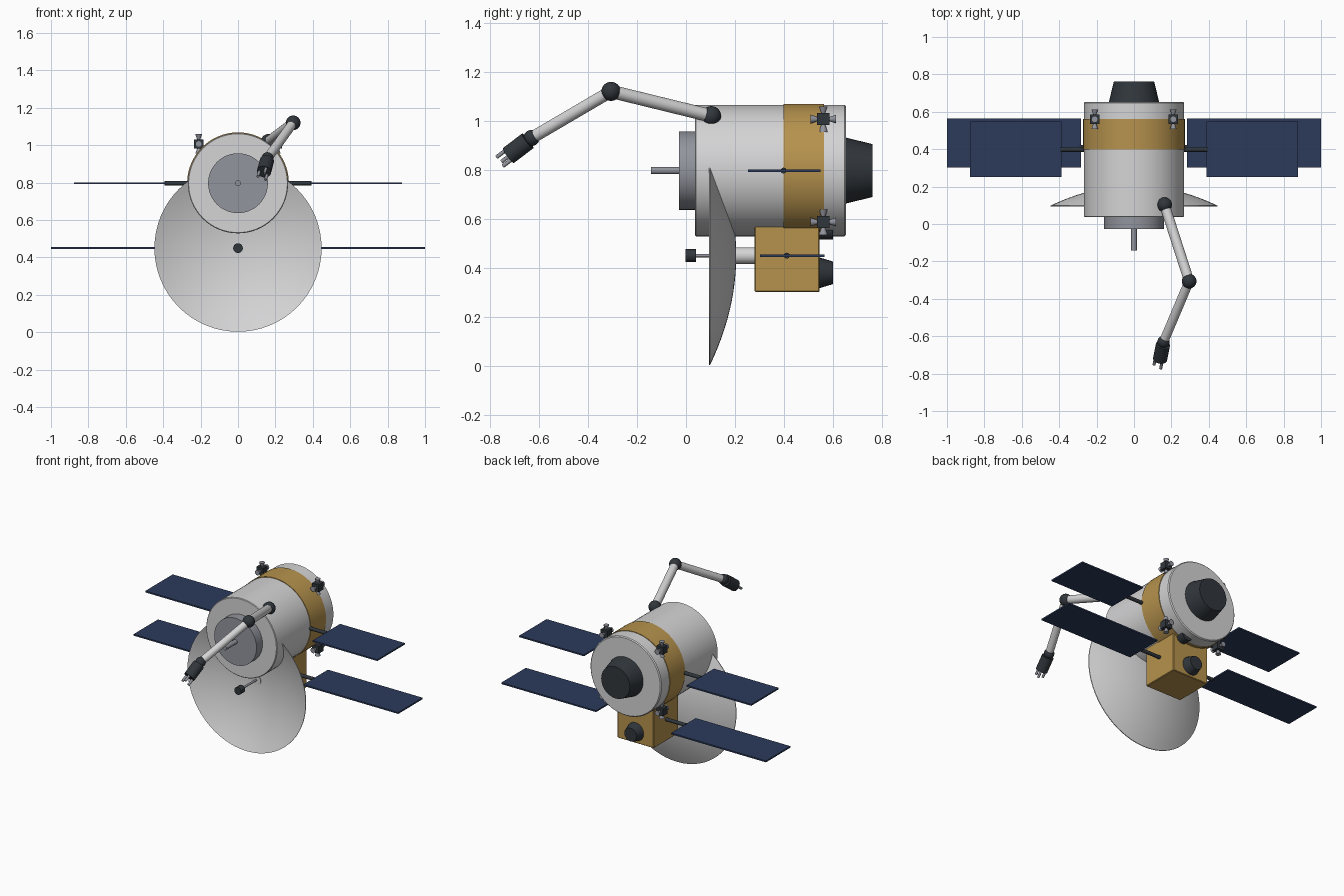
import bpy, bmesh, math
from mathutils import Vector

cube = bpy.data.objects.get("Cube")
if cube:
    bpy.data.objects.remove(cube, do_unlink=True)


def material(name, rgb):
    m = bpy.data.materials.new(name)
    m.use_nodes = True
    m.diffuse_color = (*rgb, 1)
    for n in m.node_tree.nodes:
        if n.type == 'BSDF_PRINCIPLED':
            n.inputs["Base Color"].default_value = (*rgb, 1)
    return m


WHITE = material("white hull", (0.66, 0.66, 0.67))
GOLD = material("gold foil", (0.47, 0.29, 0.075))
DARK = material("dark metal", (0.03, 0.037, 0.045))
GREY = material("grey metal", (0.29, 0.3, 0.34))
BLUE = material("solar blue", (0.025, 0.043, 0.105))


def finish(name, bm, mat, smooth=True):
    bmesh.ops.recalc_face_normals(bm, faces=bm.faces)
    me = bpy.data.meshes.new(name)
    bm.to_mesh(me)
    bm.free()
    me.materials.append(mat)
    ob = bpy.data.objects.new(name, me)
    bpy.context.scene.collection.objects.link(ob)
    if smooth:
        bpy.ops.object.select_all(action='DESELECT')
        ob.select_set(True)
        bpy.context.view_layer.objects.active = ob
        bpy.ops.object.shade_smooth_by_angle(angle=math.radians(35))
    return ob


def tube(name, a, b, r1, mat, r2=None, sides=24):
    """Cylinder or cone frustum from point a to point b."""
    a, b = Vector(a), Vector(b)
    bm = bmesh.new()
    bmesh.ops.create_cone(bm, cap_ends=True, segments=sides, radius1=r1,
                          radius2=r1 if r2 is None else r2, depth=(b - a).length)
    ob = finish(name, bm, mat)
    ob.location = (a + b) / 2
    ob.rotation_euler = (b - a).to_track_quat('Z', 'Y').to_euler()
    return ob


def box(name, lo, hi, mat, bevel=0):
    bm = bmesh.new()
    bmesh.ops.create_cube(bm, size=1)
    for v in bm.verts:
        v.co = [(l + h) / 2 + c * (h - l) for l, h, c in zip(lo, hi, v.co)]
    if bevel:
        bmesh.ops.bevel(bm, geom=bm.edges[:], offset=bevel, segments=1, affect='EDGES')
    return finish(name, bm, mat, smooth=False)


def ball(name, center, r, mat):
    bm = bmesh.new()
    bmesh.ops.create_uvsphere(bm, u_segments=24, v_segments=14, radius=r)
    ob = finish(name, bm, mat)
    ob.location = center


def lathe(name, profile, z, mat, steps=64):
    """Spin (radius, y) points about a y-parallel axis at height z."""
    bm = bmesh.new()
    verts = [bm.verts.new((r, y, z)) for r, y in profile]
    edges = [bm.edges.new(pair) for pair in zip(verts, verts[1:])]
    bmesh.ops.spin(bm, geom=verts + edges, cent=(0, 0, z), axis=(0, 1, 0),
                   angle=math.tau, steps=steps)
    bmesh.ops.remove_doubles(bm, verts=bm.verts, dist=0.0001)
    return finish(name, bm, mat)


# Main hull with its foil band, docking ring and engine
AXIS = 0.797
lathe("hull", [(0, 0.037), (0.264, 0.037), (0.268, 0.041),
               (0.268, 0.647), (0.262, 0.653), (0, 0.653)], AXIS, WHITE)
tube("foil_band", (0, 0.397, AXIS), (0, 0.562, AXIS), 0.272, GOLD, sides=64)
tube("docking_ring", (0, -0.028, AXIS), (0, 0.05, AXIS), 0.16, GREY, sides=48)
tube("docking_probe", (0, -0.143, AXIS), (0, -0.02, AXIS), 0.015, GREY)
tube("main_engine", (0, 0.645, AXIS), (0, 0.761, AXIS), 0.136, DARK, 0.108, 40)

# Antenna dish with feed
LOW = 0.45
RIM, DEPTH = 0.447, 0.107
bowl = [(RIM * i / 12, 0.2 - DEPTH * (i / 12) ** 2) for i in range(13)]
back = [(r, y + 0.005) for r, y in reversed(bowl)]
lathe("antenna_dish", bowl + back, LOW, WHITE)
tube("antenna_rod", (0, 0.03, LOW), (0, 0.21, LOW), 0.007, GREY, sides=12)
tube("antenna_feed", (0, -0.003, LOW), (0, 0.04, LOW), 0.026, DARK)
tube("antenna_mount", (0, 0.195, LOW), (0, 0.29, LOW), 0.034, WHITE)

# Equipment module under the hull
box("equipment_module", (-0.138, 0.28, 0.302), (0.138, 0.545, 0.574), GOLD, 0.004)
tube("module_engine", (0, 0.54, 0.38), (0, 0.6, 0.38), 0.064, DARK, 0.046)
tube("module_coupling", (0.07, 0.5, 0.557), (0.07, 0.6, 0.557), 0.042, DARK)

# Solar wings and thruster clusters on both sides
for side, s in (("left", 1), ("right", -1)):
    for level, z, y, inner, x0, x1, y0, y1 in (
            ("upper", AXIS, 0.398, 0.25, 0.388, 0.877, 0.252, 0.548),
            ("lower", LOW, 0.411, 0.12, 0.284, 1.0, 0.301, 0.565)):
        box(f"{side}_{level}_panel", (min(s * x0, s * x1), y0, z - 0.005),
            (max(s * x0, s * x1), y1, z + 0.005), BLUE)
        tube(f"{side}_{level}_boom", (s * inner, y, z), (s * (x0 + 0.004), y, z),
             0.012, DARK, sides=16)
    for level, z in (("upper", 1.007), ("lower", 0.587)):
        c = Vector((s * 0.21, 0.56, z))
        h = Vector((0.025, 0.025, 0.025))
        box(f"{side}_{level}_thruster_block", c - h, c + h, DARK)
        for i, d in enumerate(((0, 1, 0), (0, -1, 0), (0, 0, 1), (0, 0, -1))):
            d = Vector(d)
            tube(f"{side}_{level}_thruster_{i + 1}", c + d * 0.022, c + d * 0.052,
                 0.008, GREY, 0.018, 16)

# Jointed robot arm with gripper
shoulder = Vector((0.163, 0.103, 1.02))
elbow = Vector((0.295, -0.306, 1.12))
wrist = Vector((0.158, -0.63, 0.93))
ball("shoulder_joint", shoulder, 0.04, DARK)
ball("elbow_joint", elbow, 0.039, DARK)
ball("wrist_joint", wrist, 0.033, DARK)
tube("upper_arm", shoulder, elbow, 0.027, WHITE)
tube("forearm", elbow, wrist, 0.025, WHITE)
aim = Vector((-0.02, -0.1, -0.076)).normalized()
tube("gripper_hand", wrist + aim * 0.02, wrist + aim * 0.12, 0.038, DARK)
across = aim.cross(Vector((0, 0, 1))).normalized()
other = aim.cross(across)
for i in range(3):
    a = math.tau * i / 3
    off = (across * math.cos(a) + other * math.sin(a)) * 0.026
    tube(f"gripper_finger_{i + 1}", wrist + aim * 0.11 + off, wrist + aim * 0.162 + off,
         0.008, GREY, sides=12)
